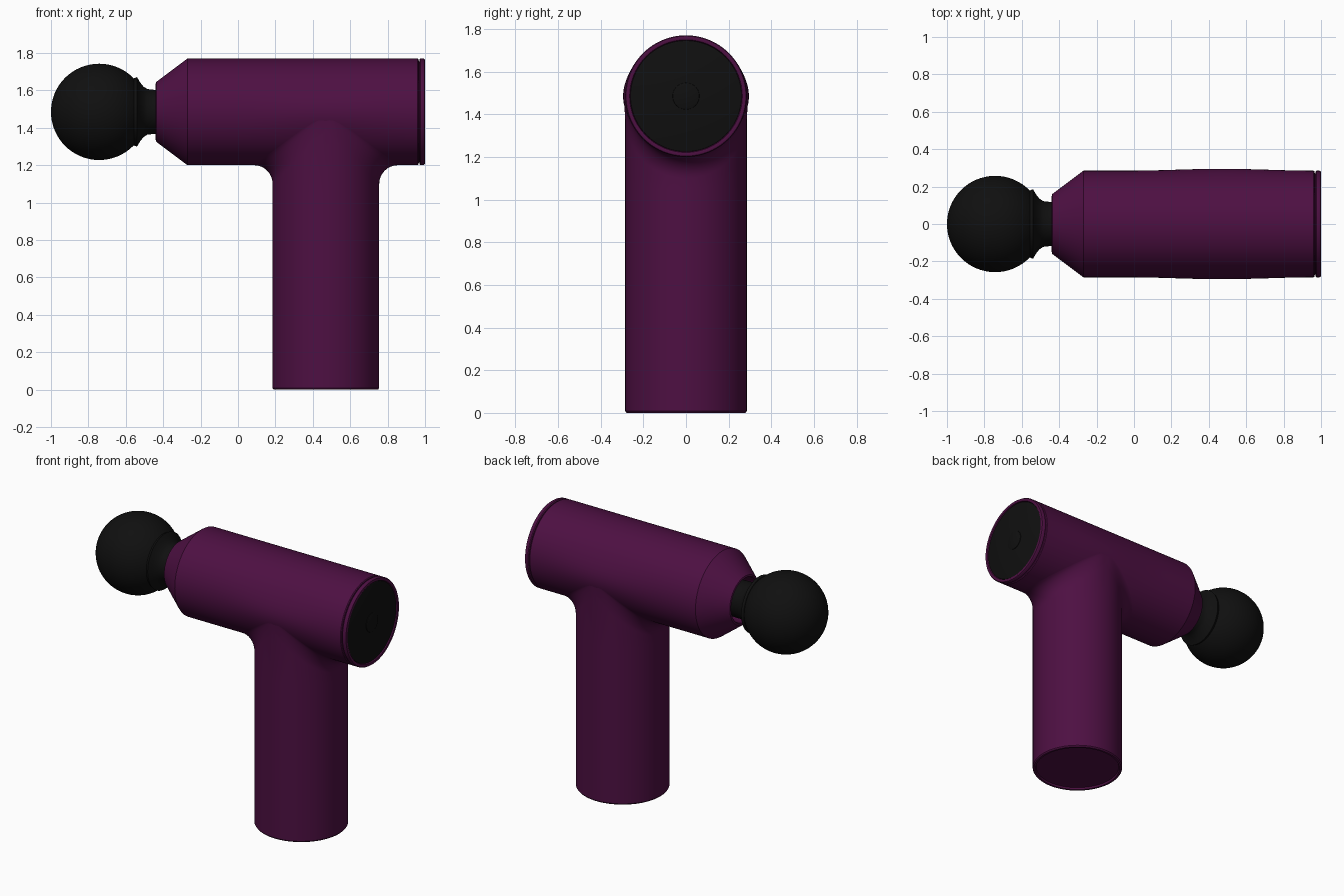
import bpy, bmesh
from math import sin, cos, pi, sqrt

if "Cube" in bpy.data.objects:
    bpy.data.objects.remove(bpy.data.objects["Cube"])

SEG = 96
AXIS_Z = 1.485      # height of the barrel axis
R = 0.285           # barrel and handle radius
HANDLE_X = 0.47
FILLET = 0.10


def material(name, colour, rough):
    m = bpy.data.materials.new(name)
    m.use_nodes = True
    m.diffuse_color = colour
    bsdf = next(n for n in m.node_tree.nodes if n.type == 'BSDF_PRINCIPLED')
    bsdf.inputs["Base Color"].default_value = colour
    bsdf.inputs["Roughness"].default_value = rough
    return m


purple = material("plum purple", (0.075, 0.005, 0.055, 1), 0.5)
black = material("soft black", (0.005, 0.005, 0.005, 1), 0.6)


def loft(name, rings, mat, angle=0.6):
    """Skin a list of closed rings; single-point rings become poles."""
    bm = bmesh.new()
    rows = [[bm.verts.new(p) for p in ring] for ring in rings]
    for a, b in zip(rows, rows[1:]):
        for i in range(SEG):
            j = (i + 1) % SEG
            if len(a) == 1:
                bm.faces.new((a[0], b[j], b[i]))
            elif len(b) == 1:
                bm.faces.new((a[i], a[j], b[0]))
            else:
                bm.faces.new((a[i], a[j], b[j], b[i]))
    bmesh.ops.recalc_face_normals(bm, faces=bm.faces)
    mesh = bpy.data.meshes.new(name)
    bm.to_mesh(mesh)
    bm.free()
    mesh.materials.append(mat)
    obj = bpy.data.objects.new(name, mesh)
    bpy.context.collection.objects.link(obj)
    bpy.ops.object.select_all(action='DESELECT')
    obj.select_set(True)
    bpy.context.view_layer.objects.active = obj
    bpy.ops.object.shade_smooth_by_angle(angle=angle)
    return obj


ANGLES = [2 * pi * i / SEG for i in range(SEG)]


def x_ring(x, r):
    """Ring around the barrel axis."""
    if r == 0:
        return [(x, 0, AXIS_Z)]
    return [(x, r * cos(a), AXIS_Z + r * sin(a)) for a in ANGLES]


def turned(name, profile, mat):
    return loft(name, [x_ring(x, r) for x, r in profile], mat)


def swell(x, z):
    """Slight sideways bulge where barrel and handle merge."""
    u, v = (x - HANDLE_X) / 0.5, (z - AXIS_Z) / 0.17
    if abs(u) >= 1 or abs(v) >= 1:
        return 1
    return 1 + 0.035 * (cos(u * pi / 2) * cos(v * pi / 2)) ** 2


# Barrel: recessed nose, cone, long tube and rear step
body = [(-0.27 + 1.23 * i / 24, R) for i in range(25)]
barrel_profile = ([(-0.34, 0), (-0.34, 0.135), (-0.435, 0.145), (-0.44, 0.15), (-0.437, 0.16),
                   (-0.28, 0.278)] + body + [(0.965, 0.281), (0.967, 0.27), (0.98, 0.27)])
rings = [[(x, y * swell(x, z), z) for x, y, z in x_ring(*p)] for p in barrel_profile]
loft("barrel", rings, purple)

# Rear ring with a rounded lip
turned("rear_ring", [(0.97, 0.262), (0.97, 0.28), (0.975, R), (0.992, R), (0.998, 0.281),
                     (1.0, 0.274), (0.998, 0.264), (0.985, 0.26)], purple)

# Rear control panel and round button
turned("rear_panel", [(0.98, 0.262), (0.992, 0.26), (0.994, 0.255), (0.994, 0)], black)
turned("power_button", [(0.99, 0.064), (0.997, 0.062), (0.999, 0.058), (0.999, 0)], black)


# Handle: column that flares into the barrel through a fillet
def column(r, z):
    return [(HANDLE_X + r * cos(a), r * sin(a), z) for a in ANGLES]


def fillet_ring(t):
    ring = []
    for a in ANGLES:
        out, up = 1 - cos(t * pi / 2), sin(t * pi / 2)
        top = AXIS_Z - R * abs(cos(a))
        x = HANDLE_X + cos(a) * (R + FILLET * out)
        y = sin(a) * R * (1 + (swell(x, top) - 1) * t)
        ring.append((x, y, top - FILLET * (1 - up)))
    return ring


handle = [[(HANDLE_X, 0, 0.012)], column(0.262, 0.012), column(0.266, 0.0),
          column(0.279, 0.0), column(R, 0.008)]
handle += [column(R, z) for z in (0.4, 0.8, 1.05)]
handle += [fillet_ring(i / 10) for i in range(11)]
loft("handle", handle, purple)

# Massage head: shaft, flared collar and ball
turned("neck", [(-0.34, 0.115), (-0.45, 0.118), (-0.485, 0.122), (-0.505, 0.135),
                (-0.525, 0.16), (-0.54, 0.186), (-0.555, 0.18), (-0.57, 0.15), (-0.57, 0)], black)
BALL_R = 0.2575
turned("ball_head", [(-0.7425 - BALL_R * cos(pi * i / 32),
                      BALL_R * sin(pi * i / 32) if 0 < i < 32 else 0) for i in range(33)], black)
